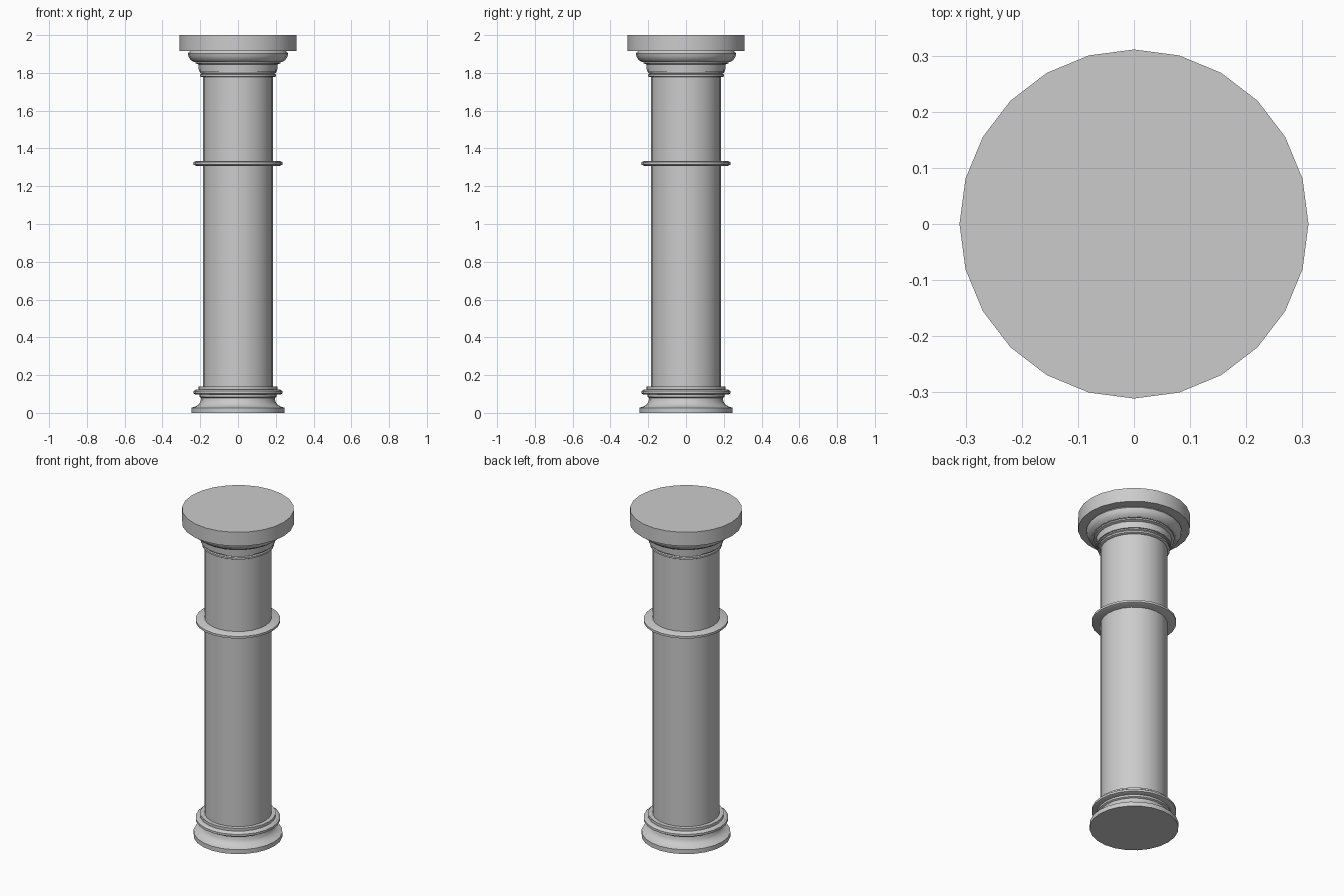
import bpy
from math import cos, sin, pi, radians

cube = bpy.data.objects.get("Cube")
if cube:
    bpy.data.objects.remove(cube, do_unlink=True)

SIDES = 24

stone = bpy.data.materials.new("grey_stone")
stone.use_nodes = True
colour = (0.6, 0.6, 0.6, 1)
stone.diffuse_color = colour
stone.node_tree.nodes["Principled BSDF"].inputs["Base Color"].default_value = colour


def lathe(name, profile):
    """Spin a bottom-to-top (radius, height) profile into a capped solid."""
    verts = [(r * cos(2 * pi * i / SIDES), r * sin(2 * pi * i / SIDES), z)
             for r, z in profile for i in range(SIDES)]
    faces = [tuple(reversed(range(SIDES)))]
    for k in range(len(profile) - 1):
        a, b = k * SIDES, (k + 1) * SIDES
        for i in range(SIDES):
            j = (i + 1) % SIDES
            faces.append((a + i, a + j, b + j, b + i))
    faces.append(tuple(range(len(verts) - SIDES, len(verts))))
    mesh = bpy.data.meshes.new(name)
    mesh.from_pydata(verts, [], faces)
    mesh.materials.append(stone)
    obj = bpy.data.objects.new(name, mesh)
    bpy.context.collection.objects.link(obj)
    bpy.ops.object.select_all(action="DESELECT")
    obj.select_set(True)
    bpy.context.view_layer.objects.active = obj
    bpy.ops.object.shade_smooth_by_angle(angle=radians(30))
    return obj


# Flared foot with a concave sweep up to the neck
lathe("base_foot", [(0.247, 0), (0.247, 0.027), (0.225, 0.034), (0.207, 0.046),
                    (0.198, 0.06), (0.195, 0.08), (0.205, 0.085), (0.205, 0.097)])
# Rounded ring and collar above the foot
lathe("base_ring", [(0.222, 0.097), (0.235, 0.102), (0.235, 0.115),
                    (0.222, 0.124), (0.21, 0.124), (0.21, 0.14)])
# Plain shaft
lathe("shaft", [(0.186, 0.08), (0.186, 1.82)])
# Thin band around the shaft
lathe("shaft_band", [(0.222, 1.308), (0.235, 1.314), (0.235, 1.327), (0.222, 1.334)])
# Necking fillets under the capital
lathe("neck_ring", [(0.193, 1.778), (0.2, 1.782), (0.2, 1.792), (0.193, 1.796),
                    (0.2, 1.8), (0.2, 1.808)])
# Stepped capital
lathe("capital_collar", [(0.207, 1.807), (0.21, 1.845), (0.225, 1.85), (0.225, 1.858)])
lathe("capital_moulding", [(0.235, 1.858), (0.25, 1.868), (0.262, 1.885),
                           (0.266, 1.902), (0.255, 1.915)])
# Round top slab
lathe("abacus", [(0.311, 1.915), (0.311, 2)])
